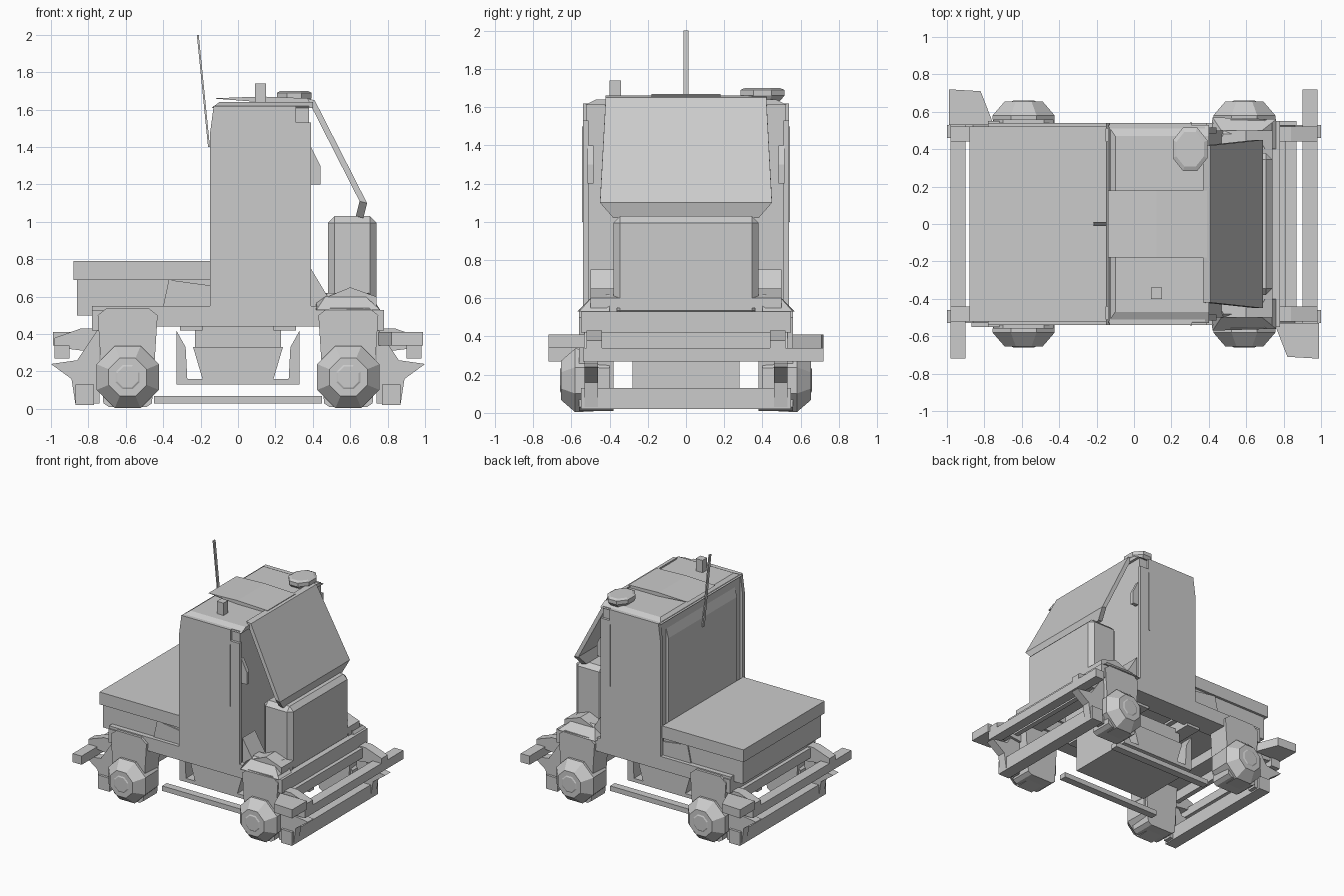
import bpy, bmesh, math
from mathutils import Matrix, Vector

default_cube = bpy.data.objects.get("Cube")
if default_cube:
    bpy.data.objects.remove(default_cube, do_unlink=True)

grey = bpy.data.materials.new("plain grey")
grey.use_nodes = True
grey.diffuse_color = (.6, .6, .6, 1)
grey.node_tree.nodes["Principled BSDF"].inputs["Base Color"].default_value = grey.diffuse_color

# Shared levels and widths
DECK, ROOF = .55, 1.62
CAB_BACK, CAB_FRONT = -.15, .39
CAB_SIDE, BED_SIDE, HOOD_SIDE = .54, .52, .38
HOOD_BACK, NOSE = .48, .74
WHEEL_X, WHEEL_Z = .59, .17


def link_object(name, mesh):
    part = bpy.data.objects.new(name, mesh)
    bpy.context.collection.objects.link(part)
    return part


def finish(name, bm):
    bmesh.ops.recalc_face_normals(bm, faces=bm.faces)
    mesh = bpy.data.meshes.new(name)
    bm.to_mesh(mesh)
    bm.free()
    mesh.materials.append(grey)
    return link_object(name, mesh)


def loft(name, rings):
    bm = bmesh.new()
    rows = [[bm.verts.new(point) for point in ring] for ring in rings]
    for lower, upper in zip(rows, rows[1:]):
        for i in range(len(lower)):
            bm.faces.new((lower[i - 1], lower[i], upper[i], upper[i - 1]))
    bm.faces.new(rows[0])
    bm.faces.new(rows[-1])
    return finish(name, bm)


def slab(name, profile, half_width, centre=0):
    sides = (centre - half_width, centre + half_width)
    return loft(name, [[(x, y, z) for x, z in profile] for y in sides])


def box(name, back, front, half_width, bottom, top, centre=0):
    outline = [(back, bottom), (front, bottom), (front, top), (back, top)]
    return slab(name, outline, half_width, centre)


def rectangle(back, front, half_width, z):
    return [(back, -half_width, z), (front, -half_width, z), (front, half_width, z), (back, half_width, z)]


def octagon(radius):
    angles = [(i + .5) * math.pi / 4 for i in range(8)]
    return [(radius * math.cos(angle), radius * math.sin(angle)) for angle in angles]


def mirrored(part, name, flip_x=False, flip_y=False):
    mesh = part.data.copy()
    mesh.transform(Matrix.Diagonal((-1 if flip_x else 1, -1 if flip_y else 1, 1, 1)))
    if flip_x != flip_y:
        mesh.flip_normals()
    link_object(name, mesh)


def pair(part):
    name = part.name
    part.name = "left_" + name
    mirrored(part, "right_" + name, flip_y=True)


def four_corners(part):
    name = part.name
    part.name = "front_left_" + name
    mirrored(part, "front_right_" + name, flip_y=True)
    mirrored(part, "rear_left_" + name, flip_x=True)
    mirrored(part, "rear_right_" + name, flip_x=True, flip_y=True)


def both_ends(part):
    name = part.name
    part.name = "front_" + name
    mirrored(part, "rear_" + name, flip_x=True, flip_y=True)


# Cab: side walls stepped at the front, a core, a rear panel and a roof
step = CAB_FRONT - .08
wall_profile = [(CAB_BACK, DECK), (CAB_FRONT, DECK), (CAB_FRONT, 1.53), (step, 1.53),
                (step, ROOF), (-.13, ROOF), (CAB_BACK, 1.47)]
pair(slab("cab_wall", wall_profile, .015, CAB_SIDE - .015))
pair(box("door_seam", step - .01, step, .004, 1, 1.5, CAB_SIDE))
box("cab_core", -.13, CAB_FRONT - .01, BED_SIDE, .5, ROOF)
slab("cab_rear_panel", [(-.12, .7), (CAB_BACK, .7), (CAB_BACK, 1.47), (-.12, 1.58)], .44)
loft("roof", [rectangle(-.14, .4, CAB_SIDE - .01, ROOF - .01), rectangle(-.1, .4, .47, ROOF + .02)])

# Roof fittings
slab("roof_plate", [(-.14, 1.66), (.12, 1.64), (CAB_FRONT, 1.64), (CAB_FRONT, 1.66), (.12, 1.67)], .18)
box("roof_lamp", .09, .15, .03, ROOF, 1.74, -.37)
loft("roof_beacon", [[(.3 + x, .4 + y * 1.25, z) for x, y in octagon(radius)]
                     for radius, z in ((.07, ROOF), (.1, 1.66), (.1, 1.69), (.08, 1.7))])
slab("aerial", [(-.16, 1.4), (CAB_BACK, 1.4), (-.21, 2), (-.22, 2)], .012)

# Sloping windscreen with a lower lip folded in to the hood
loft("windscreen", [[(x + dx, y, z + dz) for dx, dz, y in
                     ((0, 0, -half), (0, 0, half), (.04, -.01, half), (.04, -.01, -half))]
                    for x, z, half in ((.37, 1.66, .42), (.65, 1.11, .45), (.63, 1.03, HOOD_SIDE))])
pair(slab("screen_bracket", [(CAB_FRONT, 1.2), (.44, 1.2), (.44, 1.3), (CAB_FRONT, 1.4)], .015, .5))

# Hood with clipped corners, and gussets beside it
hood = box("hood", HOOD_BACK, NOSE, HOOD_SIDE, .5, 1.03)
clip = hood.modifiers.new("clipped corners", 'BEVEL')
clip.width = .035
clip.segments = 1
pair(slab("hood_gusset", [(CAB_FRONT, DECK), (NOSE, DECK), (NOSE, .6), (.6, .65),
                          (HOOD_BACK, .6), (CAB_FRONT, .75)], .08, .42))

# Rear bed: a lid overhanging a narrower body
box("bed_lid", -.88, CAB_BACK, BED_SIDE, .69, .79)
box("bed_body", -.86, CAB_BACK, .5, .5, .7)
pair(slab("bed_brace", [(-.4, DECK), (CAB_BACK, DECK), (CAB_BACK, .66), (-.37, .69)], .01, .5))

# Chassis: side sills, low tie rods and cross members
pair(box("side_sill", -.78, NOSE, .09, .44, DECK, CAB_SIDE - .09))
pair(box("tie_rod", -.45, .45, .03, .03, .07, .3))
for number, x in enumerate((-.7, -.25, .25, .65)):
    box("cross_member_%d" % number, x - .06, x + .06, .4, .42, .52)

# Belly tray with raised ends and an inner block
loft("belly_tray", [rectangle(-half, half, .28, z) for half, z in ((.33, .13), (.32, .16), (.19, .16), (.24, .33))])
box("belly_block", -.23, .23, .26, .33, .45)
tray_end = slab("front_tray_end", [(.33, .13), (.27, .14), (.28, .33), (.33, .42)], .28)
mirrored(tray_end, "rear_tray_end", flip_x=True)

# Wheels, caps and guards at the four corners
guard_half = [(0, .01), (.1, .01), (.13, .03), (.16, .5), (.11, .54)]
guard_profile = [(WHEEL_X + x, z) for x, z in guard_half]
guard_profile += [(WHEEL_X - x, z) for x, z in reversed(guard_half[1:])]
four_corners(slab("wheel_guard", guard_profile, .09, .47))
for name, sections in (("wheel", ((.17, .4), (.18, .58), (.11, .655))),
                       ("wheel_cap", ((.08, .65), (.06, .66)))):
    four_corners(loft(name, [[(WHEEL_X + x, y, WHEEL_Z + z) for x, z in octagon(radius)]
                             for radius, y in sections]))

# Flared fenders over the front wheels
pair(loft("front_fender", [[(x, y, .53) for x, y in ((.4, .4), (.76, .4), (.76, .56), (.42, .57))],
                           [(x, y, .62) for x, y in ((.42, .4), (.7, .4), (.66, .48), (HOOD_BACK, .48))]]))

# End beams, offset bumpers and corner steps, repeated by a half turn
both_ends(box("upper_beam", .72, .78, DECK, .42, .53))
both_ends(box("middle_beam", .77, .81, .45, .34, .42))
both_ends(box("lower_beam", .77, .87, DECK, .02, .13))
both_ends(box("bumper", .9, .98, .63, .27, .34, .09))
both_ends(loft("corner_step", [[(x, y, z) for x, y in ((.75, -.53), (.99, -.53), (.99, -.72), (.82, -.71))]
                               for z in (.34, .41)]))
four_corners(slab("bumper_arm", [(NOSE, .3), (.98, .33), (.98, .38), (.84, .43), (NOSE, .43)], .04, .48))
four_corners(slab("corner_bracket", [(NOSE, .03), (.87, .03), (.89, .16), (1, .24), (.86, .26), (NOSE, .44)],
                  .035, .495))
